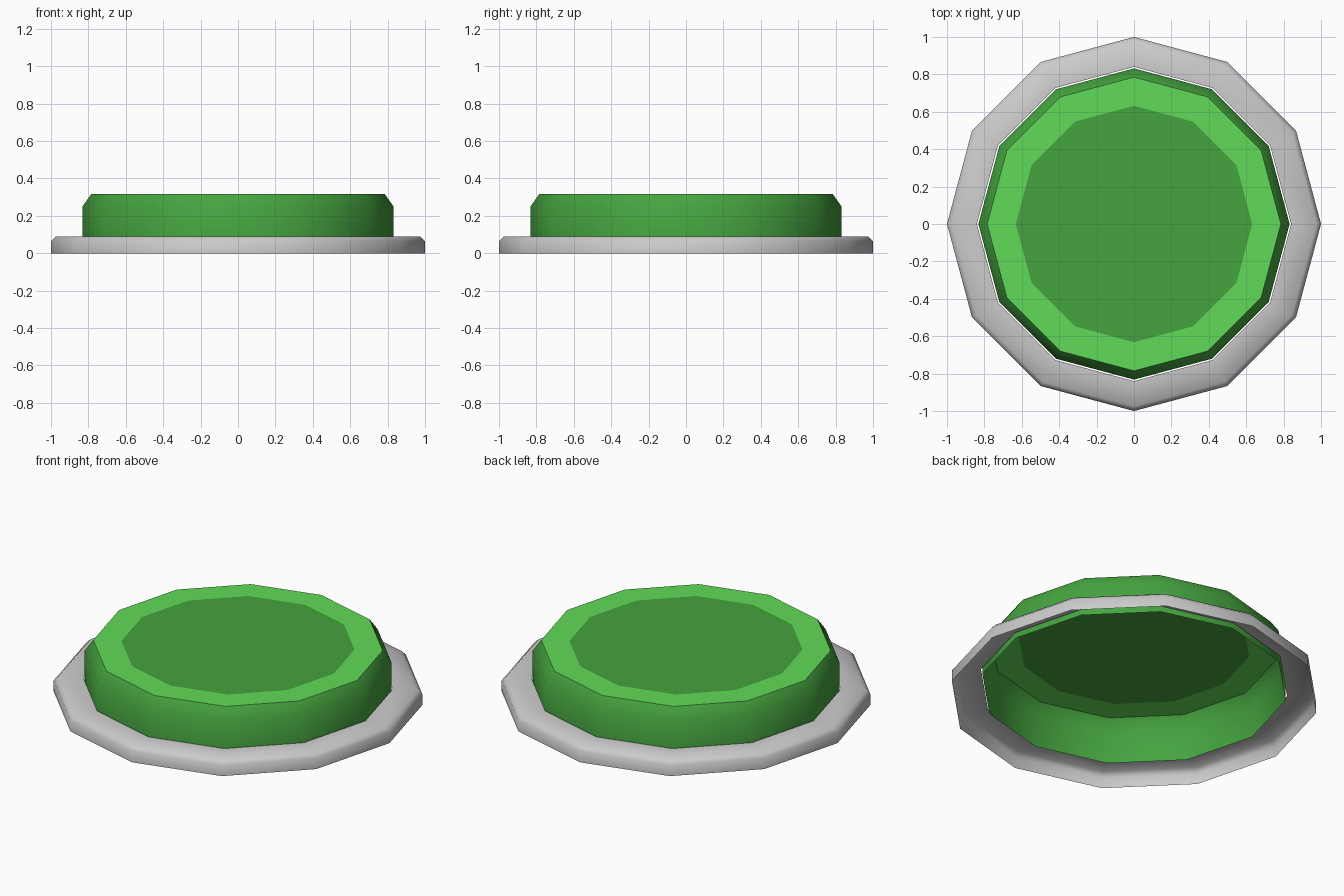
import bpy, bmesh
from math import sin, cos, pi, radians

if "Cube" in bpy.data.objects:
    bpy.data.objects.remove(bpy.data.objects["Cube"])

SIDES = 12


def material(name, rgb):
    m = bpy.data.materials.new(name)
    m.diffuse_color = (*rgb, 1)
    m.use_nodes = True
    m.node_tree.nodes["Principled BSDF"].inputs["Base Color"].default_value = m.diffuse_color
    return m


def lathe(name, profile, mats=(), band_mats=None, cap_mat=None):
    """Spin (radius, z) points, listed bottom/outside first, into an open shell."""
    bm = bmesh.new()
    rings = [[bm.verts.new((r * cos(2 * pi * i / SIDES), r * sin(2 * pi * i / SIDES), z))
              for i in range(SIDES)] for r, z in profile]
    for b, (lo, hi) in enumerate(zip(rings, rings[1:])):
        for i in range(SIDES):
            j = (i + 1) % SIDES
            f = bm.faces.new((lo[i], lo[j], hi[j], hi[i]))
            f.material_index = band_mats[b] if band_mats else 0
    if cap_mat is not None:
        bm.faces.new(rings[-1]).material_index = cap_mat
    mesh = bpy.data.meshes.new(name)
    bm.to_mesh(mesh)
    bm.free()
    for m in mats:
        mesh.materials.append(m)
    ob = bpy.data.objects.new(name, mesh)
    bpy.context.collection.objects.link(ob)
    bpy.ops.object.select_all(action='DESELECT')
    ob.select_set(True)
    bpy.context.view_layer.objects.active = ob
    bpy.ops.object.shade_smooth_by_angle(angle=radians(50))
    return ob


dark = material("green_dark", (0.06, 0.37, 0.05))
light = material("green_light", (0.12, 0.71, 0.10))

# grey base ring: outer wall, bevel, flat top, open underneath
lathe("base_ring", [(1.0, 0), (1.0, 0.065), (0.975, 0.09), (0.84, 0.09)])

# button cap: wall, chamfer, light rim and dark centre disc
lathe("button_cap", [(0.832, 0.06), (0.832, 0.25), (0.785, 0.316), (0.632, 0.316)],
      (dark, light), (0, 0, 1), 0)
